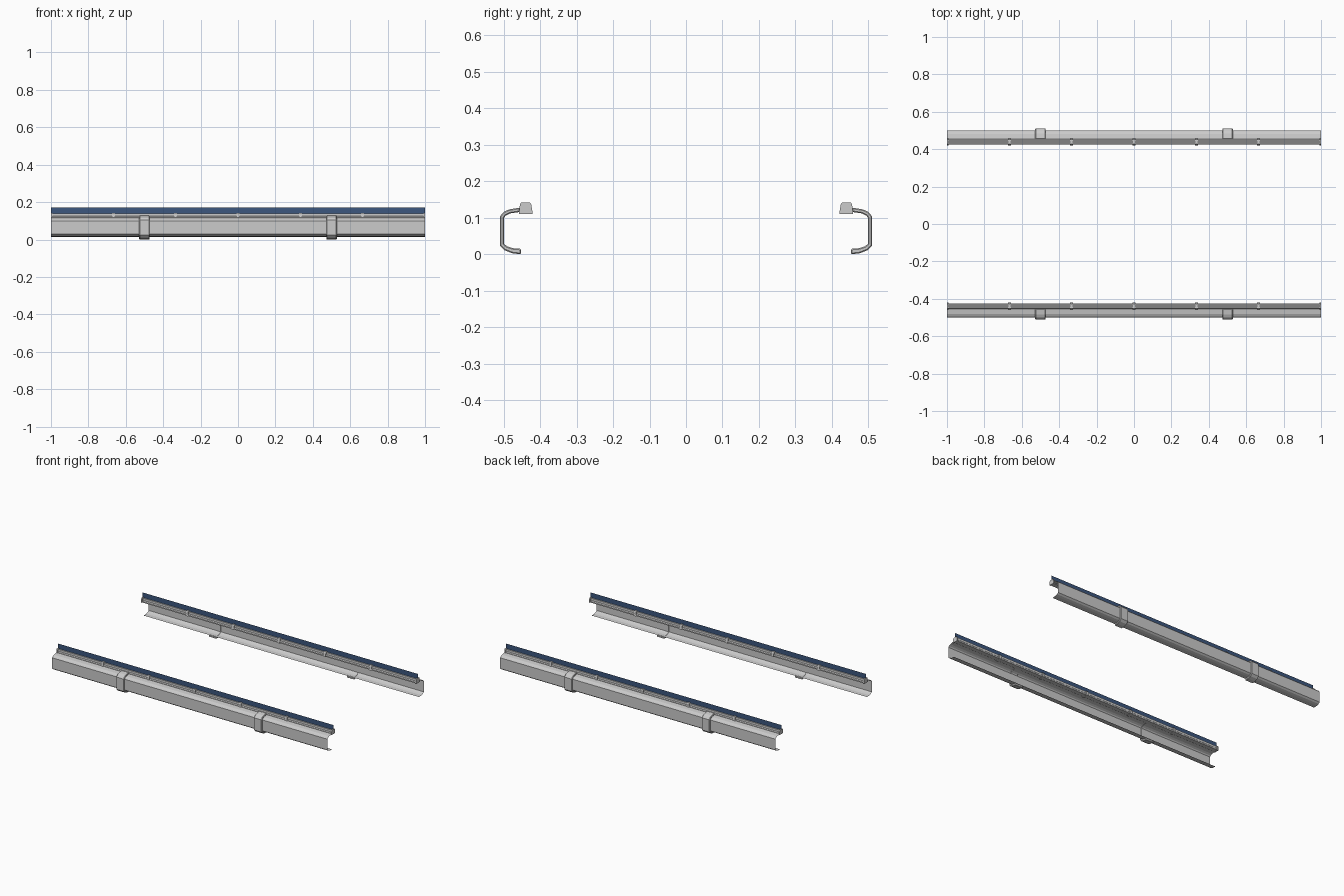
import bpy, bmesh

if "Cube" in bpy.data.objects:
    bpy.data.objects.remove(bpy.data.objects["Cube"])

blue = bpy.data.materials.new("blue_glass")
blue.diffuse_color = (0.045, 0.095, 0.21, 1)
blue.use_nodes = True
blue.node_tree.nodes["Principled BSDF"].inputs["Base Color"].default_value = blue.diffuse_color


def extrude(name, profile, x0, x1, side, closed=True, mat=None):
    """Sweep a (y, z) profile along x; side = -1 mirrors it to the front."""
    bm = bmesh.new()
    rings = [[bm.verts.new((x, y * side, z)) for y, z in profile] for x in (x0, x1)]
    n = len(profile)
    for i in range(n if closed else n - 1):
        j = (i + 1) % n
        bm.faces.new((rings[0][i], rings[0][j], rings[1][j], rings[1][i]))
    if closed:
        bm.faces.new(rings[0])
        bm.faces.new(rings[1])
        bmesh.ops.recalc_face_normals(bm, faces=bm.faces)
    elif side > 0:
        bmesh.ops.reverse_faces(bm, faces=bm.faces)
    me = bpy.data.meshes.new(name)
    bm.to_mesh(me)
    bm.free()
    ob = bpy.data.objects.new(name, me)
    bpy.context.collection.objects.link(ob)
    if mat:
        me.materials.append(mat)
    return ob


# profiles as (distance outward, height)
CHANNEL = [(0.45, 0.014), (0.476, 0.016), (0.49, 0.021), (0.5, 0.029), (0.5, 0.1),
           (0.494, 0.107), (0.482, 0.113), (0.457, 0.117), (0.425, 0.117)]
STRAP = [(0.452, 0.0), (0.477, 0.003), (0.497, 0.011), (0.51, 0.024), (0.51, 0.104),
         (0.5, 0.116), (0.485, 0.123), (0.455, 0.128), (0.455, 0.116), (0.482, 0.112),
         (0.494, 0.106), (0.499, 0.1), (0.499, 0.029), (0.49, 0.022), (0.476, 0.017),
         (0.452, 0.015)]
GLASS_RAIL = [(0.424, 0.112), (0.454, 0.112), (0.454, 0.12), (0.449, 0.125),
              (0.449, 0.139), (0.442, 0.139), (0.442, 0.122), (0.436, 0.122),
              (0.436, 0.139), (0.429, 0.139), (0.429, 0.125), (0.424, 0.12)]
CLIP = [(0.42, 0.111), (0.458, 0.111), (0.455, 0.137), (0.452, 0.142),
        (0.428, 0.142), (0.424, 0.137)]

for side, label in ((-1, "front"), (1, "back")):
    # bent sheet channel
    extrude(label + "_channel", CHANNEL, -1, 1, side, closed=False)
    # grooved rail with blue strip standing in it
    extrude(label + "_glass_rail", GLASS_RAIL, -1, 1, side)
    extrude(label + "_glass_strip", [(0.439, 0.123), (0.439, 0.17)], -1, 1, side,
            closed=False, mat=blue)
    # clips along the rail, half width at both ends
    for i in range(-3, 4):
        x = i / 3
        extrude(label + "_clip", CLIP, max(x - 0.008, -1), min(x + 0.008, 1), side)
    # wrap-around straps
    for x in (-0.5, 0.5):
        ob = extrude(label + "_strap", STRAP, x - 0.028, x + 0.028, side)
        bev = ob.modifiers.new("bevel", 'BEVEL')
        bev.width = 0.003
        bev.segments = 1
        bev.limit_method = 'ANGLE'
        bev.angle_limit = 1.0
